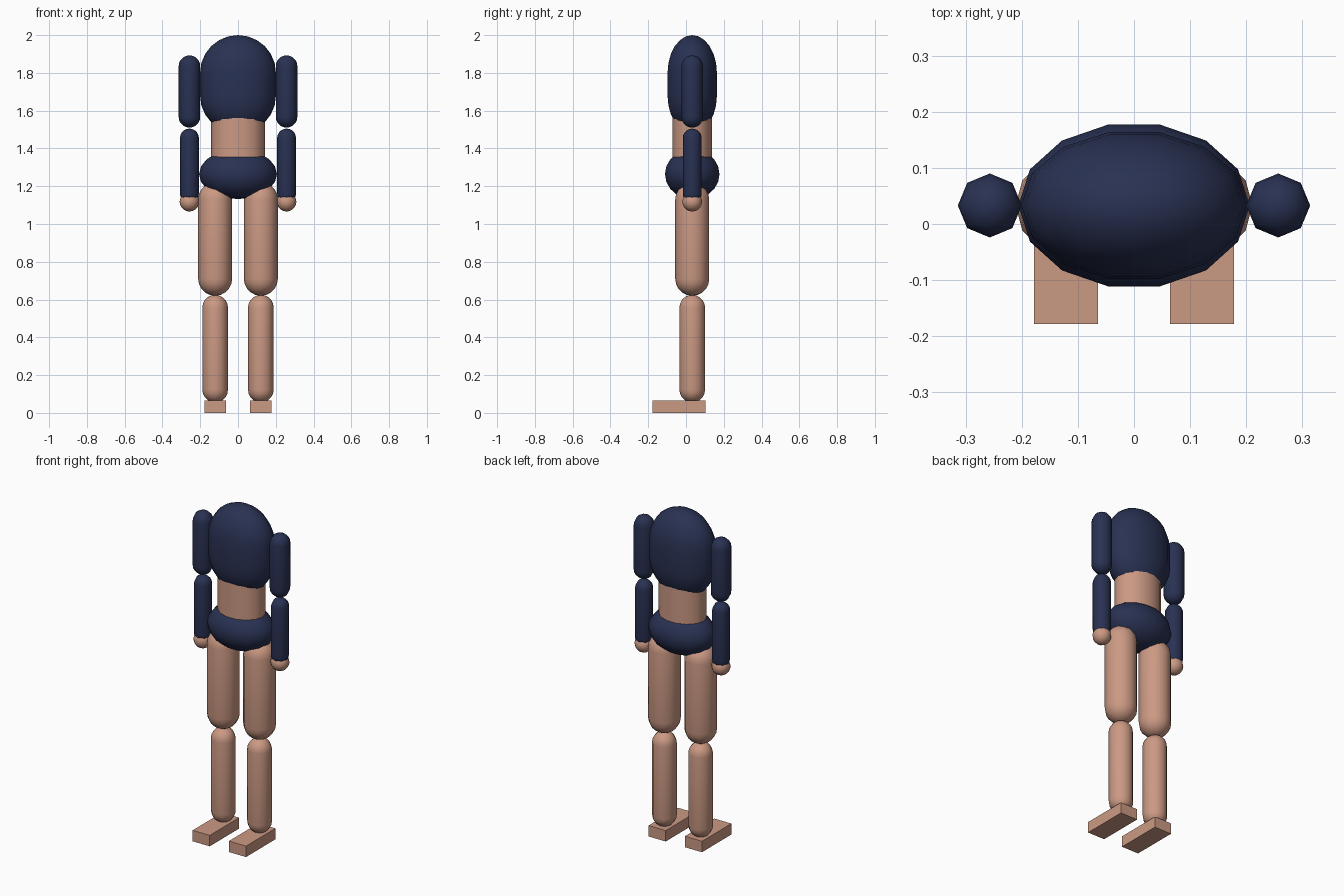
import bpy, bmesh, math

if "Cube" in bpy.data.objects:
    bpy.data.objects.remove(bpy.data.objects["Cube"])

CY = 0.033  # body axis


def material(name, rgb):
    m = bpy.data.materials.new(name)
    m.diffuse_color = (*rgb, 1)
    m.use_nodes = True
    m.node_tree.nodes["Principled BSDF"].inputs["Base Color"].default_value = m.diffuse_color
    return m


SKIN = material("skin", (0.60, 0.32, 0.23))
NAVY = material("navy", (0.022, 0.031, 0.085))


def finish(bm, name, mat, smooth=True):
    bmesh.ops.recalc_face_normals(bm, faces=bm.faces)
    me = bpy.data.meshes.new(name)
    bm.to_mesh(me)
    bm.free()
    me.materials.append(mat)
    ob = bpy.data.objects.new(name, me)
    bpy.context.collection.objects.link(ob)
    if smooth:
        bpy.ops.object.select_all(action='DESELECT')
        bpy.context.view_layer.objects.active = ob
        ob.select_set(True)
        bpy.ops.object.shade_smooth_by_angle(angle=math.radians(50))
    return ob


def capsule(name, mat, x, z0, z1, rx, ry, cap, sides, rings=5):
    """Upright rounded body; cap is the height of each rounded end (0 = flat)."""
    if cap:
        arc = [math.pi / 2 * i / rings for i in range(1, rings + 1)]
        low = [(math.sin(a), z0 + cap * (1 - math.cos(a))) for a in arc]
        high = [(r, z0 + z1 - z) for r, z in reversed(low)]
        if abs(z1 - z0 - 2 * cap) < 1e-4:
            high = high[1:]
        profile = low + high
    else:
        profile = [(1, z0), (1, z1)]
    bm = bmesh.new()
    loops = []
    for r, z in profile:
        loops.append([bm.verts.new((x + rx * r * math.cos(2 * math.pi * k / sides),
                                    CY + ry * r * math.sin(2 * math.pi * k / sides), z))
                      for k in range(sides)])
    for a, b in zip(loops, loops[1:]):
        for k in range(sides):
            n = (k + 1) % sides
            bm.faces.new((a[k], a[n], b[n], b[k]))
    for loop, z in ((loops[0], z0), (loops[-1], z1)):
        if cap:
            tip = bm.verts.new((x, CY, z))
            for k in range(sides):
                bm.faces.new((loop[k], loop[(k + 1) % sides], tip))
        else:
            bm.faces.new(loop)
    return finish(bm, name, mat)


def box(name, mat, lo, hi):
    bm = bmesh.new()
    bmesh.ops.create_cube(bm, size=1)
    for v in bm.verts:
        v.co = [lo[i] + (v.co[i] + 0.5) * (hi[i] - lo[i]) for i in range(3)]
    return finish(bm, name, mat, smooth=False)


# Trunk
capsule("chest", NAVY, 0, 1.48, 2.0, 0.201, 0.134, 0.20, 14, 6)
capsule("waist", SKIN, 0, 1.28, 1.62, 0.142, 0.106, 0, 14)
capsule("hips", NAVY, 0, 1.132, 1.396, 0.206, 0.148, 0.132, 14, 5)

# Limbs on both sides
for s, side in ((-1, "left"), (1, "right")):
    capsule(side + "_upper_arm", NAVY, s * 0.257, 1.51, 1.893, 0.057, 0.057, 0.057, 8)
    capsule(side + "_forearm", NAVY, s * 0.257, 1.11, 1.505, 0.05, 0.05, 0.05, 8)
    capsule(side + "_hand", SKIN, s * 0.257, 1.066, 1.17, 0.052, 0.052, 0.052, 12)
    capsule(side + "_thigh", SKIN, s * 0.121, 0.62, 1.22, 0.09, 0.09, 0.09, 12)
    capsule(side + "_shin", SKIN, s * 0.121, 0.055, 0.625, 0.068, 0.068, 0.068, 12)
    box(side + "_foot", SKIN, (s * 0.121 - 0.057, -0.178, 0), (s * 0.121 + 0.057, 0.102, 0.066))
